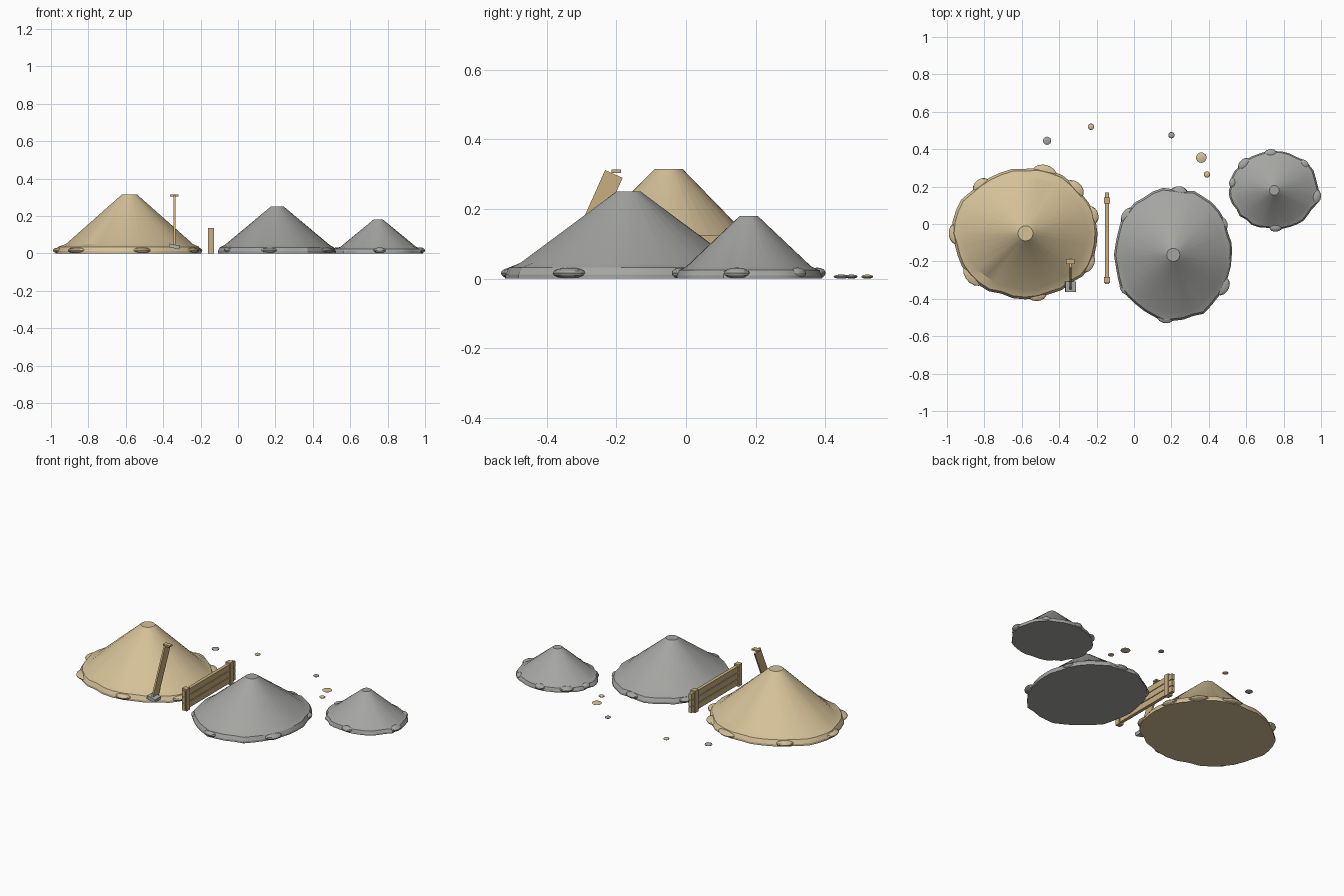
import bpy, bmesh, math, random
from mathutils import Matrix, Vector

random.seed(4)
cube = bpy.data.objects.get("Cube")
if cube:
    bpy.data.objects.remove(cube, do_unlink=True)


def material(name, rgb):
    m = bpy.data.materials.new(name)
    m.use_nodes = True
    color = [c ** 2.2 for c in rgb] + [1]
    m.diffuse_color = color
    m.node_tree.nodes["Principled BSDF"].inputs["Base Color"].default_value = color
    return m


SAND = material("sand", (0.83, 0.75, 0.59))
GRAVEL = material("gravel", (0.64, 0.64, 0.63))
WOOD = material("wood", (0.78, 0.68, 0.50))
STEEL = material("steel", (0.66, 0.68, 0.68))


def finish(bm, name, mat, smooth=True):
    bmesh.ops.recalc_face_normals(bm, faces=bm.faces)
    mesh = bpy.data.meshes.new(name)
    bm.to_mesh(mesh)
    bm.free()
    mesh.materials.append(mat)
    ob = bpy.data.objects.new(name, mesh)
    bpy.context.collection.objects.link(ob)
    if smooth:
        bpy.ops.object.select_all(action="DESELECT")
        ob.select_set(True)
        bpy.context.view_layer.objects.active = ob
        bpy.ops.object.shade_smooth_by_angle(angle=math.radians(25))
    return ob


def box(name, mat, size, loc, rot=Matrix()):
    bm = bmesh.new()
    bmesh.ops.create_cube(bm, size=1, matrix=Matrix.Translation(loc) @ rot @ Matrix.Diagonal((*size, 1)))
    return finish(bm, name, mat, False)


def lump(name, mat, size, loc, turn=0):
    bm = bmesh.new()
    place = Matrix.Translation(loc) @ Matrix.Rotation(turn, 4, "Z") @ Matrix.Diagonal((*size, 1))
    bmesh.ops.create_uvsphere(bm, u_segments=14, v_segments=8, radius=1, matrix=place)
    return finish(bm, name, mat)


def heap(name, mat, center, skirt, cone, top, height, ledge, lumps, lump_size):
    """Cone with a flat tip on a low, uneven skirt, with lumps round the rim."""
    n = 36
    wobble = [random.uniform(0.975, 1.025) for _ in range(n)]
    ripple = [random.uniform(0.985, 1.015) for _ in range(n)]
    mid = [(s * 0.75 + c * 0.25) for s, c in zip(skirt, cone)]
    rings = [(skirt, 0, wobble), (skirt, ledge * 0.25, wobble), (mid, ledge * 0.7, wobble),
             (cone, ledge, ripple), ((top, top), height, [1] * n)]
    bm = bmesh.new()
    loops = []
    for (rx, ry), z, noise in rings:
        loops.append([bm.verts.new((center[0] + rx * k * math.cos(math.tau * i / n),
                                    center[1] + ry * k * math.sin(math.tau * i / n), z))
                      for i, k in enumerate(noise)])
    for low, high in zip(loops, loops[1:]):
        for i in range(n):
            j = (i + 1) % n
            bm.faces.new((low[i], low[j], high[j], high[i]))
    bm.faces.new(loops[0])
    bm.faces.new(loops[-1])
    finish(bm, name, mat)
    for k, degrees in enumerate(lumps):
        a = math.radians(degrees)
        spot = (center[0] + skirt[0] * 0.95 * math.cos(a),
                center[1] + skirt[1] * 0.95 * math.sin(a), 0.016)
        s = lump_size * (0.85 + 0.15 * (k % 3))
        lump(f"{name}_lump_{k + 1}", mat, (s * 0.7, s, 0.016), spot, a)


# Heaps
heap("sand_heap", SAND, (-0.58, -0.05), (0.39, 0.35), (0.335, 0.30), 0.04, 0.315, 0.05,
     (17, 45, 74, 130, 180, 222, 280, 332), 0.058)
heap("large_gravel_heap", GRAVEL, (0.21, -0.165), (0.318, 0.355), (0.277, 0.31), 0.035, 0.25, 0.046,
     (30, 84, 142, 212, 262, 330), 0.045)
heap("small_gravel_heap", GRAVEL, (0.75, 0.18), (0.238, 0.208), (0.2, 0.18), 0.026, 0.18, 0.035,
     (45, 95, 135, 168, 272, 350), 0.034)

# Loose stones
stones = [(-0.465, 0.445, 0.022, GRAVEL), (-0.23, 0.52, 0.017, SAND), (0.2, 0.475, 0.017, GRAVEL),
          (0.36, 0.355, 0.028, SAND), (0.39, 0.265, 0.017, SAND)]
for k, (x, y, r, mat) in enumerate(stones):
    lump(f"stone_{k + 1}", mat, (r, r, 0.006), (x, y, 0.006))

# Board fence between the heaps
for k in range(3):
    box(f"fence_board_{k + 1}", WOOD, (0.02, 0.49, 0.036), (-0.145, -0.077, 0.027 + k * 0.04))
for name, y in (("front", -0.3), ("back", 0.125)):
    box(f"fence_post_{name}", WOOD, (0.032, 0.032, 0.135), (-0.145, y, 0.0675))

# Shovel leaning on the sand heap
lean = Matrix.Rotation(math.radians(-24), 4, "X")
box("shovel_shaft", WOOD, (0.01, 0.055, 0.29), (-0.34, -0.266, 0.168), lean)
box("shovel_grip", WOOD, (0.045, 0.028, 0.01), (-0.34, -0.2, 0.309))
box("shovel_blade", STEEL, (0.056, 0.056, 0.02), (-0.34, -0.335, 0.037),
    Matrix.Rotation(math.radians(12), 4, "Y"))
